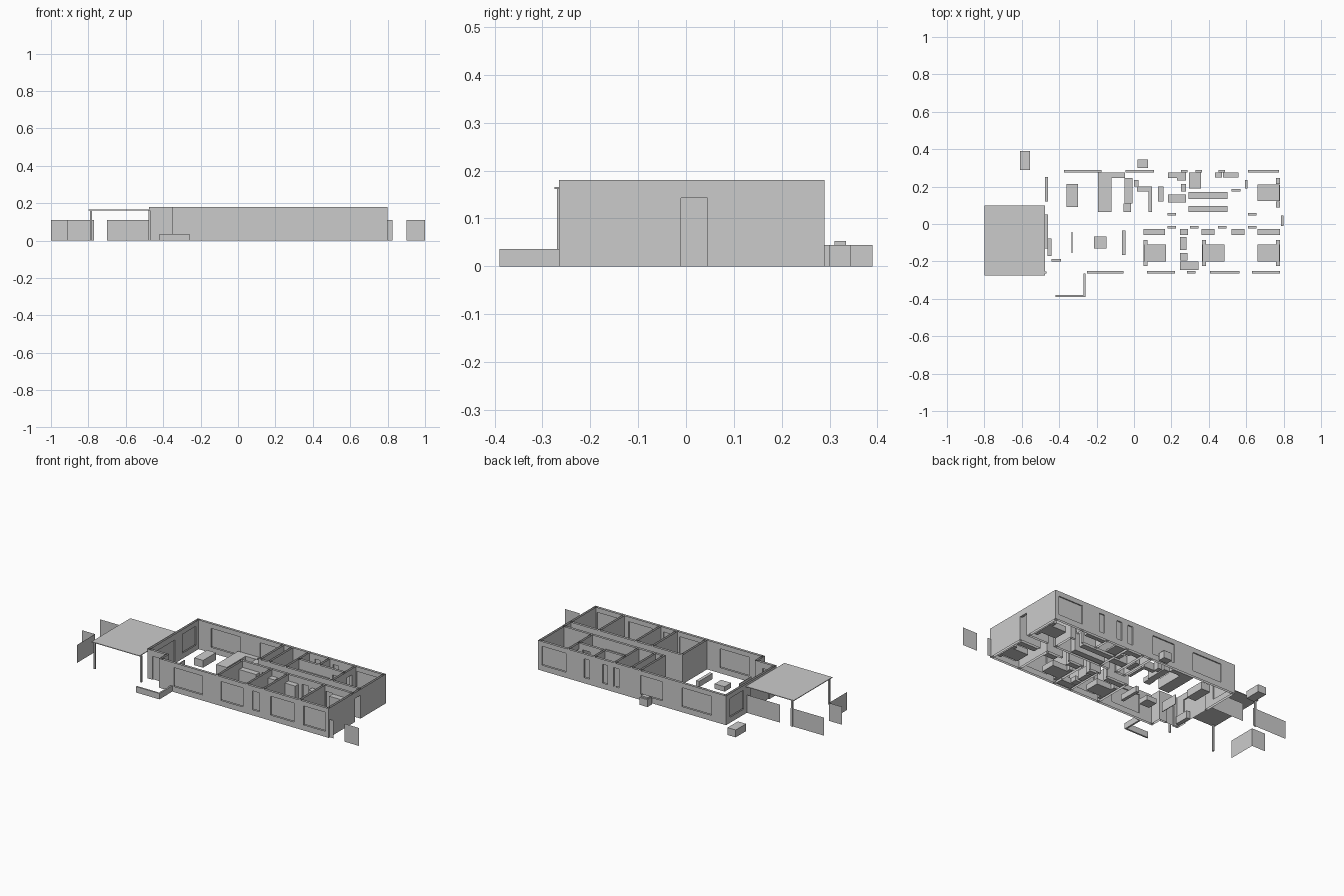
import bpy
from mathutils import Vector

H = 0.18      # wall height
T = 0.014     # wall thickness


def mesh_obj(name, verts, faces):
    me = bpy.data.meshes.new(name)
    me.from_pydata([tuple(v) for v in verts], [], faces)
    me.update()
    ob = bpy.data.objects.new(name, me)
    bpy.context.collection.objects.link(ob)
    return ob


def box(name, x0, x1, y0, y1, z0, z1):
    v = [(x, y, z) for z in (z0, z1) for x, y in ((x0, y0), (x1, y0), (x1, y1), (x0, y1))]
    f = [(3, 2, 1, 0), (4, 5, 6, 7), (0, 1, 5, 4), (1, 2, 6, 5), (2, 3, 7, 6), (3, 0, 4, 7)]
    return mesh_obj(name, v, f)


def panel(name, x0, y0, x1, y1, z0, z1):
    return mesh_obj(name, [(x0, y0, z0), (x1, y1, z0), (x1, y1, z1), (x0, y0, z1)], [(0, 1, 2, 3)])


def wall(name, x0, y0, x1, y1, holes=()):
    """Uncapped wall along a straight centre line; holes = (start, end, z0, z1, glazed)
    with start/end given as the x or y coordinate along the wall."""
    p, q = Vector((x0, y0, 0)), Vector((x1, y1, 0))
    d = (q - p).normalized()
    n = Vector((d.y, -d.x, 0))
    along_x = abs(d.x) > 0.5
    base = x0 if along_x else y0
    L = (q - p).length
    hs = [(h[0] - base, h[1] - base, *h[2:]) for h in holes]
    us = sorted({0.0, L, *[h[0] for h in hs], *[h[1] for h in hs]})
    verts, faces = [], []

    def quad(*pts):
        i = len(verts)
        verts.extend(p + d * u + n * s * T / 2 + Vector((0, 0, z)) for u, s, z in pts)
        faces.append((i, i + 1, i + 2, i + 3))

    for a, b in zip(us, us[1:]):
        spans = [(0, H)]
        for h in hs:
            if h[0] <= a + 1e-6 and h[1] >= b - 1e-6:
                spans = [(0, h[2]), (h[3], H)]
        for z0, z1 in spans:
            if z1 - z0 > 1e-5:
                quad((a, 1, z0), (b, 1, z0), (b, 1, z1), (a, 1, z1))
                quad((b, -1, z0), (a, -1, z0), (a, -1, z1), (b, -1, z1))
    for u in (0, L):
        quad((u, -1, 0), (u, 1, 0), (u, 1, H), (u, -1, H))
    # reveals and glass
    for a, b, z0, z1, glazed in hs:
        for u in (a, b):
            quad((u, -1, z0), (u, 1, z0), (u, 1, z1), (u, -1, z1))
        quad((a, -1, z1), (b, -1, z1), (b, 1, z1), (a, 1, z1))
        if glazed:
            s, e = p + d * a, p + d * b
            panel(name + "_pane", s.x, s.y, e.x, e.y, z0, z1)
    return mesh_obj(name, verts, faces)


def win(a, b, z0=0.035, z1=0.15):
    return (a, b, z0, z1, True)


def door(a, b, glazed=False):
    return (a, b, 0, 0.143, glazed)


# outer walls
h = T / 2
F, B, W, E = -0.265 + h, 0.29 - h, -0.475 + h, 0.80 - h
wall("front_wall", -0.35, F, 0.80, F, [win(-0.25, -0.055), win(0.07, 0.22), win(0.283, 0.33),
                                       win(0.407, 0.565), win(0.63, 0.78)])
wall("back_wall", -0.475, B, 0.80, B, [win(-0.375, -0.175), win(-0.045, 0.107), win(0.252, 0.287),
                                       win(0.328, 0.363), win(0.452, 0.487), win(0.61, 0.775)])
wall("left_wall", W, -0.20, W, 0.29, [door(-0.13, 0.05, True), win(0.12, 0.25)])
wall("right_wall", E, -0.265, E, 0.29, [door(-0.01, 0.045)])
wall("entry_wall", -0.475, -0.20 + h, -0.35, -0.20 + h, [door(-0.44, -0.39, True)])
wall("entry_return_wall", -0.35 + h, -0.265, -0.35 + h, -0.186)

# inner walls
CF, CB = -0.01 - h, 0.045 + h
wall("hall_front_wall", 0.03, CF, E, CF, [door(0.18, 0.225), door(0.30, 0.345),
                                          door(0.45, 0.495), door(0.61, 0.655)])
wall("hall_back_wall", 0.105, CB, E, CB, [door(0.18, 0.225), door(0.61, 0.655)])
for x in (0.04, 0.24, 0.352, 0.60):
    wall("front_partition", x, F, x, CF)
for x in (0.113, 0.172, 0.285, 0.60):
    wall("back_partition", x, CB, x, B, [door(0.19, 0.235)] if x > 0.5 else [])
wall("ensuite_partition", 0.425, 0.18, 0.425, B)
wall("robe_partition", 0.285, 0.18, 0.60, 0.18, [door(0.52, 0.57)])

# beds with headboard, bedside tables and pillows; s = +1 when the head points to +x
for hx, y, s in ((0.05, -0.155, -1), (0.363, -0.155, -1), (0.78, -0.155, 1), (0.78, 0.167, 1)):
    def along(a, b):
        return sorted((hx - s * a, hx - s * b))
    hw = 0.07 if y < 0 else 0.08
    box("mattress", *along(0.0, 0.12), y - 0.045, y + 0.045, 0, 0.035)
    box("headboard", *along(0, 0.006), y - 0.045, y + 0.045, 0, 0.06)
    for t in (-1, 1):
        box("bedside_table", *along(0, 0.022), *sorted((y + t * 0.046, y + t * hw)), 0, 0.035)
        box("pillow", *along(0.007, 0.025), y + t * 0.021 - 0.017, y + t * 0.021 + 0.017, 0.035, 0.043)

# built-in wardrobes
for x0, x1 in ((0.05, 0.165), (0.36, 0.43), (0.52, 0.59), (0.66, 0.78)):
    box("wardrobe", x0, x1, -0.06, -0.026, 0, 0.14)
box("robe_shelf_front", 0.292, 0.50, 0.063, 0.097, 0, 0.12)
box("robe_shelf_back", 0.292, 0.50, 0.135, 0.17, 0, 0.12)

# bathrooms
box("linen_cupboard", 0.247, 0.29, -0.06, -0.026, 0, 0.14)
box("bath_vanity", 0.247, 0.28, -0.14, -0.07, 0, 0.055)
box("toilet", 0.247, 0.285, -0.195, -0.155, 0, 0.03)
box("bathtub", 0.247, 0.346, -0.245, -0.20, 0, 0.035)
box("shower_base", 0.293, 0.358, 0.19, 0.275, 0, 0.01)
box("ensuite_toilet", 0.432, 0.47, 0.248, 0.275, 0, 0.03)
box("ensuite_vanity", 0.475, 0.56, 0.248, 0.275, 0, 0.055)
box("laundry_bench", 0.182, 0.277, 0.245, 0.275, 0, 0.055)
box("laundry_tub", 0.23, 0.277, 0.232, 0.245, 0, 0.055)
box("washer", 0.25, 0.277, 0.175, 0.215, 0, 0.05)
box("laundry_shelf", 0.182, 0.277, 0.115, 0.158, 0, 0.05)
box("pantry_shelf", 0.128, 0.158, 0.12, 0.20, 0, 0.12)

# kitchen
box("kitchen_bench_back", -0.192, -0.048, 0.245, 0.275, 0, 0.06)
box("kitchen_bench_side", -0.192, -0.12, 0.063, 0.245, 0, 0.06)
box("kitchen_island", -0.05, -0.008, 0.11, 0.245, 0, 0.06)
box("stool", -0.055, -0.015, 0.063, 0.11, 0, 0.03)
box("side_counter", 0.0, 0.025, 0.2, 0.235, 0, 0.05)
box("sofa_back_seat", 0.015, 0.095, 0.175, 0.20, 0, 0.045)
box("sofa_side_seat", 0.077, 0.097, 0.063, 0.175, 0, 0.045)

# living and dining
box("dining_table", -0.36, -0.30, 0.09, 0.215, 0, 0.045)
box("coffee_table", -0.215, -0.147, -0.13, -0.067, 0, 0.03)
box("media_unit", -0.065, -0.045, -0.165, -0.035, 0, 0.035)
box("screen", -0.334, -0.330, -0.155, -0.043, 0.03, 0.09)
box("entry_console", -0.463, -0.44, -0.17, -0.078, 0, 0.045)

# patio roof and posts
box("patio_roof", -0.80, -0.475, -0.275, 0.10, 0.162, 0.166)
for x, y in ((-0.785, -0.265), (-0.785, 0.09), (-0.473, -0.26)):
    box("patio_post", x - 0.005, x + 0.005, y - 0.005, y + 0.005, 0, 0.162)

# low garden wall
box("garden_wall_front", -0.42, -0.26, -0.39, -0.38, 0, 0.036)
box("garden_wall_side", -0.27, -0.26, -0.38, -0.265, 0, 0.036)

# outdoor units
box("tank_unit", -0.61, -0.555, 0.29, 0.39, 0, 0.045)
box("outdoor_unit", 0.02, 0.075, 0.30, 0.345, 0, 0.045)
box("outdoor_unit_lid", 0.025, 0.07, 0.31, 0.335, 0.045, 0.053)

# fence panels
for a in ((-1.0, 0.09, -0.77, 0.09), (-0.70, 0.09, -0.475, 0.09), (-1.0, -0.085, -0.91, -0.085),
          (-0.91, -0.26, -0.91, -0.085), (0.80, -0.255, 0.825, -0.255), (0.90, -0.255, 1.0, -0.255)):
    panel("fence_panel", *a, 0, 0.11)
